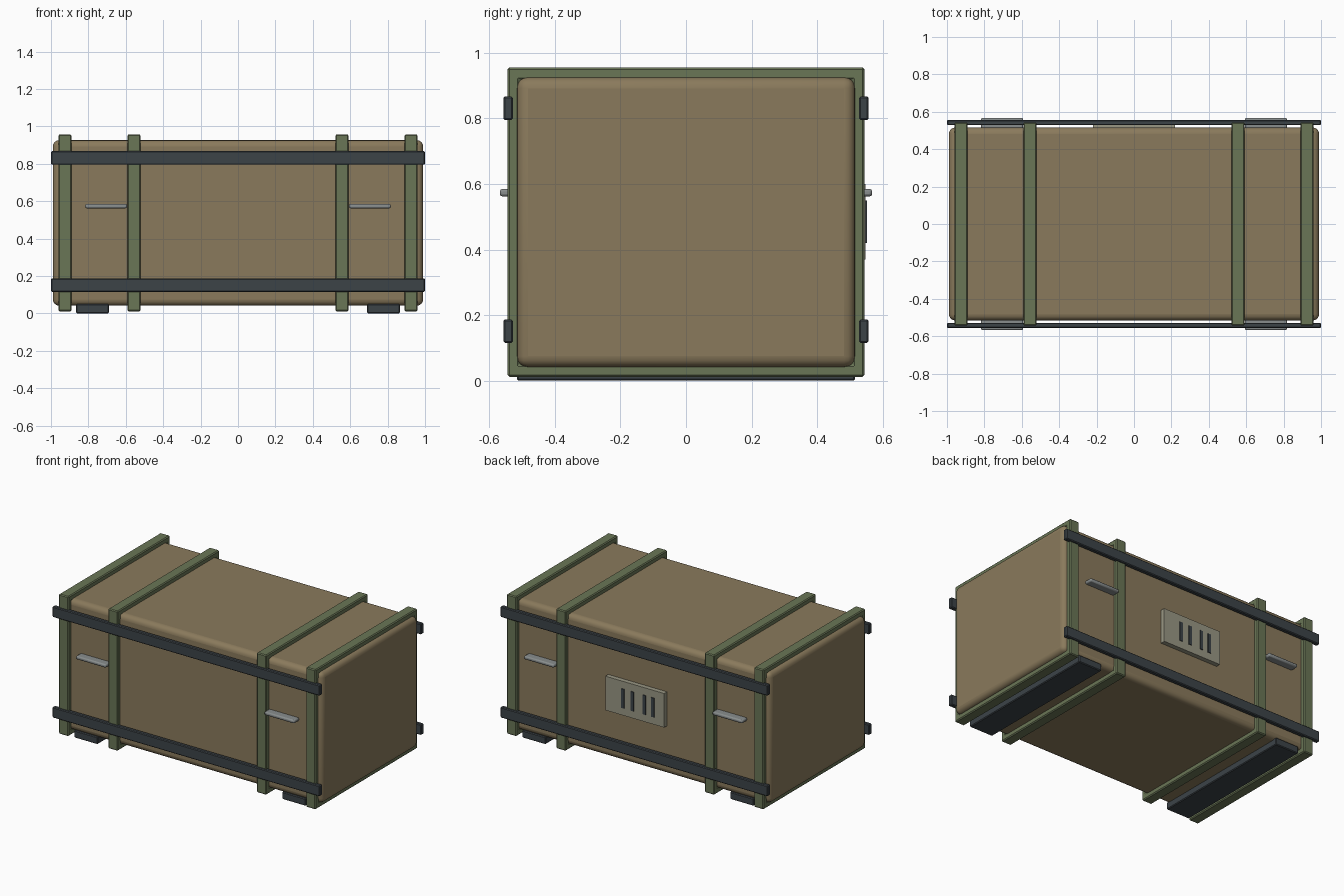
import bpy, bmesh

if "Cube" in bpy.data.objects:
    bpy.data.objects.remove(bpy.data.objects["Cube"])


def material(name, rgb):
    m = bpy.data.materials.new(name)
    m.diffuse_color = (*rgb, 1)
    m.use_nodes = True
    m.node_tree.nodes["Principled BSDF"].inputs["Base Color"].default_value = m.diffuse_color
    return m


TAN = material("tan", (0.255, 0.195, 0.107))
GREEN = material("green", (0.144, 0.18, 0.093))
DARK = material("dark", (0.045, 0.056, 0.064))
METAL = material("metal", (0.25, 0.27, 0.27))
PLATE = material("plate", (0.32, 0.31, 0.23))


def finish(ob, mat, bevel, segments):
    ob.data.materials.append(mat)
    if bevel:
        b = ob.modifiers.new("edge_bevel", 'BEVEL')
        b.width, b.segments = bevel, segments
    bpy.ops.object.select_all(action='DESELECT')
    ob.select_set(True)
    bpy.context.view_layer.objects.active = ob
    if segments > 1:
        bpy.ops.object.shade_smooth_by_angle()


def box(name, lo, hi, mat, bevel=0.0, segments=1):
    bm = bmesh.new()
    bmesh.ops.create_cube(bm, size=1)
    for v in bm.verts:
        v.co = [(l + h) / 2 + c * (h - l) for l, h, c in zip(lo, hi, v.co)]
    me = bpy.data.meshes.new(name)
    bm.to_mesh(me)
    bm.free()
    ob = bpy.data.objects.new(name, me)
    bpy.context.collection.objects.link(ob)
    finish(ob, mat, bevel, segments)
    return ob


def hoop(name, x, mat):
    # rectangular ring wrapped around the body, cross-section embedded slightly
    def rect(y, z0, z1):
        return [(-y, z0), (y, z0), (y, z1), (-y, z1)]
    bm = bmesh.new()
    rings = []
    for dx, prof in ((-.036, rect(.544, .011, .956)), (.036, rect(.544, .011, .956)),
                     (.036, rect(.508, .05, .917)), (-.036, rect(.508, .05, .917))):
        rings.append([bm.verts.new((x + dx, y, z)) for y, z in prof])
    for i in range(4):
        a, b = rings[i], rings[(i + 1) % 4]
        for j in range(4):
            k = (j + 1) % 4
            bm.faces.new((a[j], a[k], b[k], b[j]))
    bmesh.ops.recalc_face_normals(bm, faces=bm.faces)
    me = bpy.data.meshes.new(name)
    bm.to_mesh(me)
    bm.free()
    ob = bpy.data.objects.new(name, me)
    bpy.context.collection.objects.link(ob)
    finish(ob, mat, .006, 1)


# Rounded container body
box("crate_body", (-.99, -.516, .041), (.99, .516, .926), TAN, .034, 4)

# Four green hoops
for i, x in enumerate((-.925, -.556, .556, .925)):
    hoop(f"frame_hoop_{i + 1}", x, GREEN)

for side, s in (("front", -1), ("back", 1)):
    def ys(a, b):
        return sorted((s * a, s * b))
    # Long dark side rails
    for level, z in (("lower", .151), ("upper", .831)):
        a, b = ys(.528, .557)
        box(f"{side}_{level}_rail", (-1, a, z - .036), (1, b, z + .036), DARK, .005)
    # Grab handles
    for end, x in (("left", -.705), ("right", .705)):
        a, b = ys(.51, .568)
        box(f"{side}_{end}_handle", (x - .112, a, .562), (x + .112, b, .585),
            METAL, .008, 2)

# Skid feet
for end, x in (("left", -.778), ("right", .778)):
    box(f"{end}_skid", (x - .088, -.516, 0), (x + .088, .516, .05), DARK, .005)

# Back data plate with dark bars
box("back_plate", (-.22, .51, .37), (.22, .547, .60), PLATE)
for i, x in enumerate((.088, .016, -.072, -.135)):
    box(f"plate_bar_{i + 1}", (x - .011, .54, .42), (x + .011, .552, .55), DARK)
